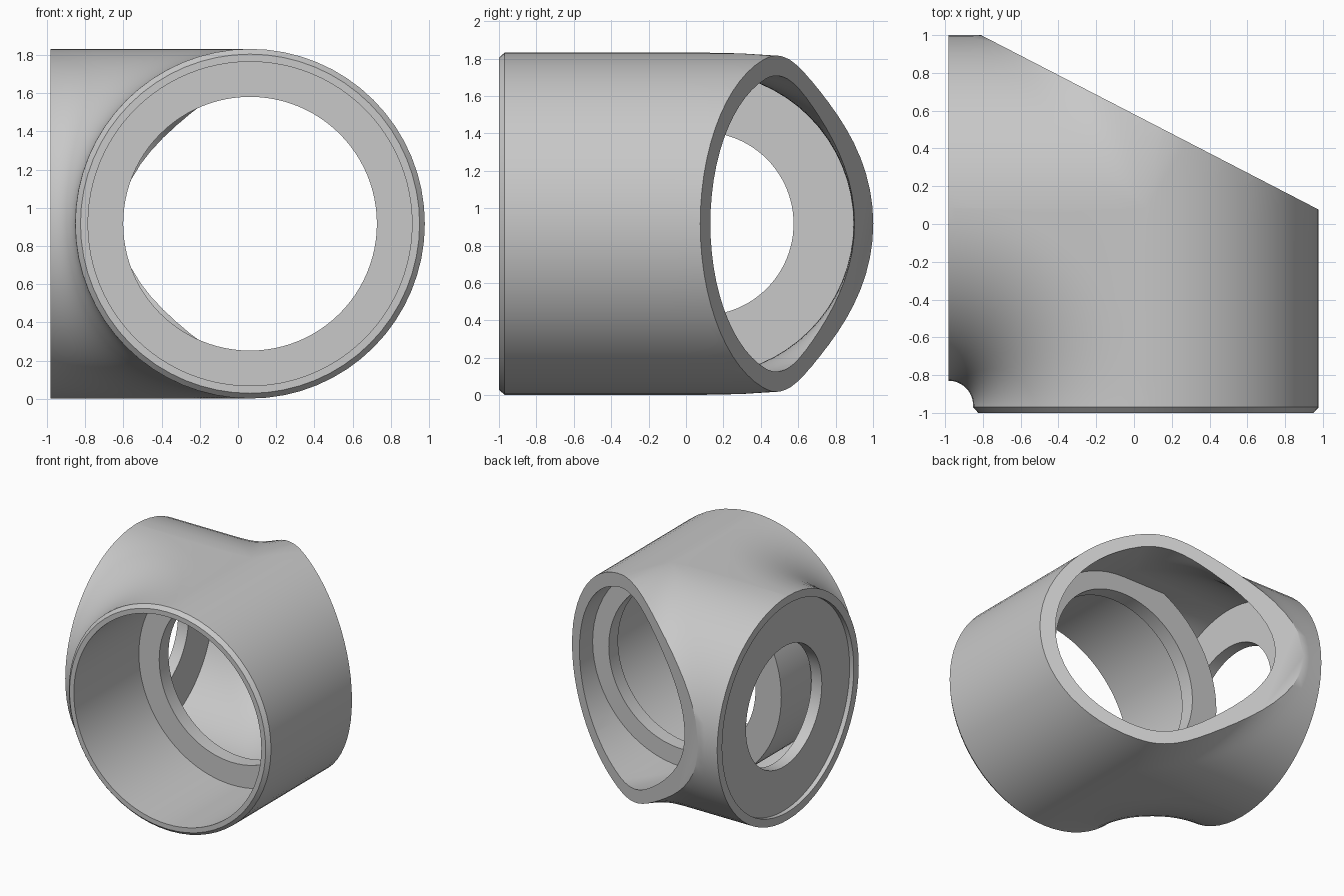
import bpy, bmesh, math
from mathutils import Vector, Matrix

cube = bpy.data.objects.get("Cube")
if cube:
    bpy.data.objects.remove(cube, do_unlink=True)

CX, CY, CZ = 0.063, 0.085, 0.917   # crossing point of the two tube axes
BEND = 1.045                       # bend radius of the inner elbow
R_OUT, R_CAVITY = 0.915, 0.81
LEVELS, ARC = 32, 48
FAN_START, FAN_END = math.radians(57), math.radians(138)   # soft outer ridge

grey = bpy.data.materials.new("plain_grey")
grey.use_nodes = True
grey.diffuse_color = (0.58, 0.58, 0.58, 1)
grey.node_tree.nodes["Principled BSDF"].inputs["Base Color"].default_value = grey.diffuse_color


def inner_bend(d):
    """Plan line on the inside of the bend, from front tube to side tube."""
    r = d + BEND
    angles = [math.pi / 2 * i / (ARC - 1) for i in range(ARC)]
    return [(r * math.cos(t) - BEND, r * math.sin(t) - BEND) for t in angles]


def outer_corner(d):
    """Plan line on the outside: straight, flared ridge, straight."""
    m = 8
    n = ARC - 2 * m
    top = d * math.tan(FAN_START)
    line = [(d, -BEND + (top + BEND) * i / m) for i in range(m)]
    for i in range(n):
        f = i / (n - 1)
        t = FAN_START + (FAN_END - FAN_START) * f
        w = (1 - f) ** 3 * (1 + 3 * f)
        r = d / (w * math.cos(t) + (1 - w) * math.sin(t))
        line.append((r * math.cos(t), r * math.sin(t)))
    start = d / math.tan(FAN_END)
    line += [(start + (-BEND - start) * i / m, d) for i in range(1, m + 1)]
    return line


def finish(bm, name):
    bmesh.ops.recalc_face_normals(bm, faces=bm.faces[:])
    mesh = bpy.data.meshes.new(name)
    bm.to_mesh(mesh)
    bm.free()
    mesh.materials.append(grey)
    obj = bpy.data.objects.new(name, mesh)
    bpy.context.collection.objects.link(obj)
    return obj


def elbow(name, radius, cut_point, cut_normal):
    """Closed elbow solid trimmed by one plane."""
    bm = bmesh.new()
    rows = []
    for i in range(2 * LEVELS):
        a = math.pi * i / LEVELS
        d, h = -radius * math.cos(a), radius * math.sin(a)
        if i in (LEVELS // 2, LEVELS * 3 // 2):
            lines = [inner_bend(0), outer_corner(0)]
            if h < 0:
                lines.reverse()
        else:
            lines = [inner_bend(d) if d < 0 else outer_corner(d)]
        for line in lines:
            # chamfered front lip, then the long run of the surface
            pts = [(d * 0.97, -1.085, h * 0.97), (d, -1.055, h)]
            pts += [(u, v, h) for u, v in line]
            rows.append([bm.verts.new((u + CX, v + CY, z + CZ)) for u, v, z in pts])
    for a, b in zip(rows, rows[1:] + rows[:1]):
        for j in range(len(a) - 1):
            bm.faces.new((a[j], a[j + 1], b[j + 1], b[j]))
    bm.faces.new([r[0] for r in rows])
    bm.faces.new([r[-1] for r in rows])
    bmesh.ops.remove_doubles(bm, verts=bm.verts[:], dist=1e-5)
    bmesh.ops.recalc_face_normals(bm, faces=bm.faces[:])
    bmesh.ops.bisect_plane(bm, geom=bm.verts[:] + bm.edges[:] + bm.faces[:], dist=1e-6,
                           plane_co=cut_point, plane_no=cut_normal, clear_outer=True)
    bmesh.ops.holes_fill(bm, edges=[e for e in bm.edges if e.is_boundary], sides=0)
    return finish(bm, name)


def cylinder(name, radius, axis, start, end):
    """Cylinder along x or y through the crossing point."""
    bm = bmesh.new()
    bmesh.ops.create_cone(bm, cap_ends=True, segments=96, radius1=radius,
                          radius2=radius, depth=end - start)
    mid = (start + end) / 2
    if axis == 'Y':
        place = Matrix.Translation((CX, mid, CZ)) @ Matrix.Rotation(math.pi / 2, 4, 'X')
    else:
        place = Matrix.Translation((mid, CY, CZ)) @ Matrix.Rotation(math.pi / 2, 4, 'Y')
    bm.transform(place)
    return finish(bm, name)


def subtract(target, cutter):
    cutter.hide_render = True
    mod = target.modifiers.new("cut", 'BOOLEAN')
    mod.operation = 'DIFFERENCE'
    mod.solver = 'EXACT'
    mod.object = cutter
    bpy.context.view_layer.objects.active = target
    bpy.ops.object.modifier_apply(modifier=mod.name)
    bpy.data.objects.remove(cutter, do_unlink=True)


# Outer shell with its slanted opening
body = elbow("elbow_housing", R_OUT, Vector((-0.81, 1, 0)), Vector((0.925, 1.79, 0)).normalized())

# Inner chamber, leaving the front sleeve standing and a plate at the side
cavity = elbow("cavity_cutter", R_CAVITY, Vector((-0.85, 0, 0)), Vector((-1, 0, 0)))
subtract(cavity, cylinder("sleeve", 0.897, 'Y', -1.3, -0.04))
subtract(body, cavity)

# Front bore, shoulder hole, side recess and side hole
subtract(body, cylinder("front_bore", 0.848, 'Y', -1.2, -0.16))
subtract(body, cylinder("shoulder_hole", 0.664, 'Y', -0.3, 0.02))
subtract(body, cylinder("side_recess", 0.85, 'X', -1.2, -0.945))
subtract(body, cylinder("side_hole", 0.49, 'X', -1.1, -0.842))

# Smooth curved walls, crisp edges
bpy.ops.object.select_all(action='DESELECT')
body.select_set(True)
bpy.context.view_layer.objects.active = body
bpy.ops.object.shade_smooth_by_angle(angle=math.radians(30))
